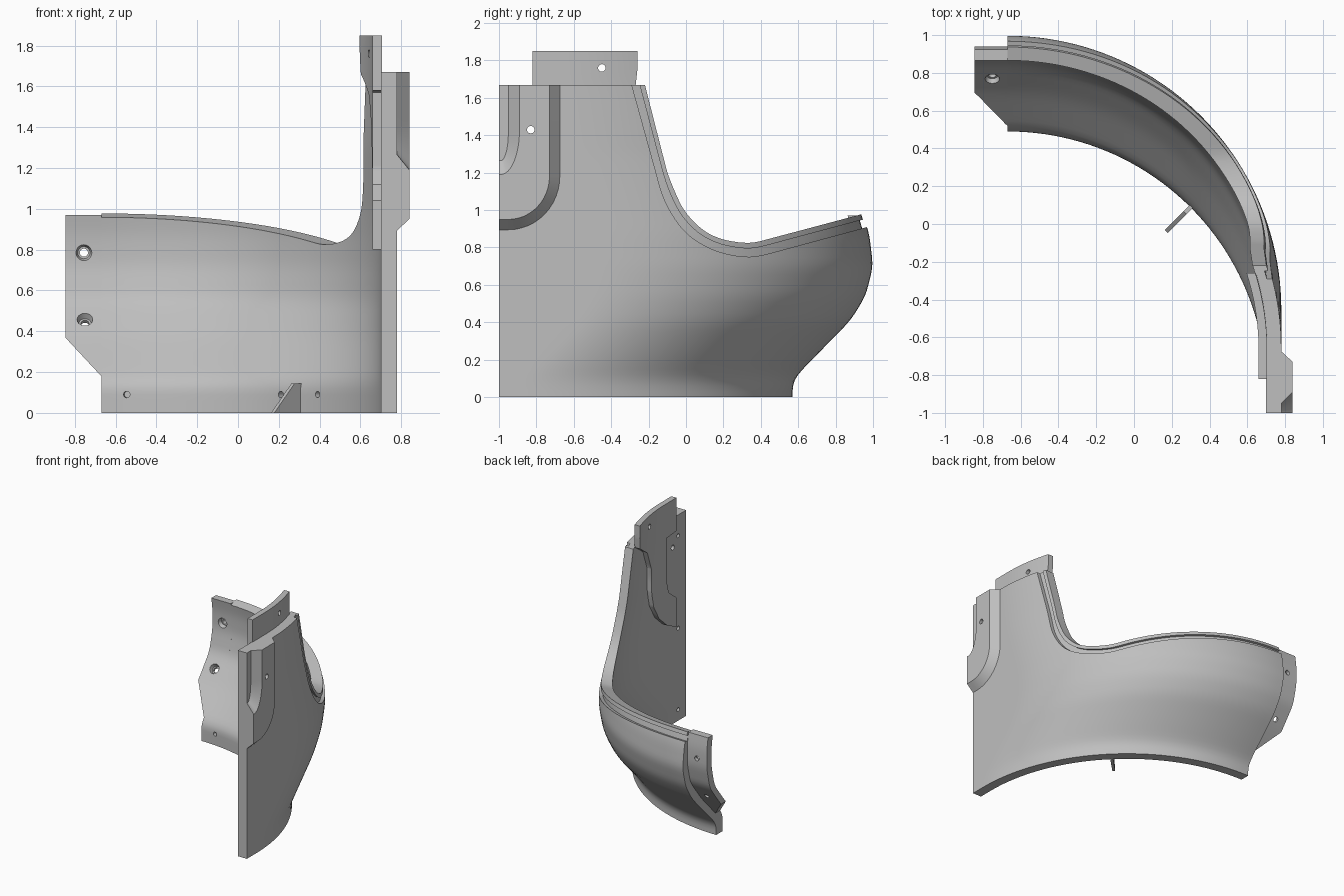
import bpy, bmesh, math
from mathutils import Vector

if "Cube" in bpy.data.objects:
    bpy.data.objects.remove(bpy.data.objects["Cube"], do_unlink=True)

grey = bpy.data.materials.new("plain grey")
grey.use_nodes = True
grey.diffuse_color = (0.52, 0.52, 0.52, 1)
grey.node_tree.nodes["Principled BSDF"].inputs["Base Color"].default_value = grey.diffuse_color

CX, CY = -0.67, -0.88      # centre of the ring the wall follows
FRONT, TOP = -1.0, 1.67


def make(name, rings):
    """Solid from a stack of closed rings, capped at both ends."""
    bm = bmesh.new()
    rows = [[bm.verts.new(p) for p in ring] for ring in rings]
    n = len(rows[0])
    for a, b in zip(rows, rows[1:]):
        for i in range(n):
            j = (i + 1) % n
            bm.faces.new((a[i], a[j], b[j], b[i]))
    bm.faces.new(rows[0])
    bm.faces.new(rows[-1])
    bmesh.ops.recalc_face_normals(bm, faces=bm.faces)
    mesh = bpy.data.meshes.new(name)
    bm.to_mesh(mesh)
    bm.free()
    mesh.materials.append(grey)
    ob = bpy.data.objects.new(name, mesh)
    bpy.context.collection.objects.link(ob)
    return ob


def volume(mesh):
    bm = bmesh.new()
    bm.from_mesh(mesh)
    v = bm.calc_volume()
    bm.free()
    return v


def combine(ob, operation, tool):
    """Boolean with a throw-away tool; takes the first solver with a sound volume."""
    a, b = volume(ob.data), volume(tool.data)
    least = a - b if operation == 'DIFFERENCE' else 0
    mod = ob.modifiers.new("cut", 'BOOLEAN')
    mod.operation, mod.object = operation, tool
    result = ob.data
    for solver in ('MANIFOLD', 'EXACT', 'FLOAT'):
        mod.solver = solver
        bpy.context.view_layer.update()
        graph = bpy.context.evaluated_depsgraph_get()
        mesh = bpy.data.meshes.new_from_object(ob.evaluated_get(graph))
        if max(least * 0.99, a * 0.002) < volume(mesh) < a * 0.999999:
            result = mesh
            break
    ob.modifiers.remove(mod)
    ob.data = result
    bpy.data.objects.remove(tool, do_unlink=True)


def profile(points):
    """Rounded interpolation of (height, shift) pairs."""
    def linear(z):
        if z <= points[0][0]:
            return points[0][1]
        for (z0, s0), (z1, s1) in zip(points, points[1:]):
            if z <= z1:
                return s0 + (s1 - s0) * (z - z0) / (z1 - z0)
        return points[-1][1]
    return lambda z: sum(linear(z + k * 0.01) for k in range(-4, 5)) / 9


upper = [(1.0, .37), (1.3, .275), (1.67, .22), (1.85, .21)]
outer_shift = profile([(0, 0), (.08, 0), (.13, .035), (.41, .31), (.54, .39),
                       (.7, .43), (.87, .41)] + upper)
inner_shift = profile([(0, 0), (.15, 0), (.37, .21), (.55, .35), (.72, .39), (.87, .39)] + upper)


def arc(r, shift, z):
    pts = [Vector((CX + r, FRONT, z))]
    for i in range(45):
        a = math.pi / 2 * i / 44
        pts.append(Vector((CX + r * math.cos(a), CY + shift + r * math.sin(a), z)))
    return pts


def tail(r, shift, z):
    return [Vector((x, CY + shift + r, z)) for x in (CX, -0.845)]


def long_arc(r, shift, z):
    return arc(r, shift, z) + tail(r, shift, z)[1:]


def wall(name, r_in, s_in, r_out, s_out, z0, z1, path=arc):
    """Curved wall between two radii whose centre slides back with height."""
    n = max(2, round((z1 - z0) / 0.03))
    rings = []
    for k in range(n + 1):
        z = z0 + (z1 - z0) * k / n
        rings.append(path(r_in, s_in(z), z) + path(r_out, s_out(z), z)[::-1])
    return make(name, rings)


def side_prism(pts):
    return make("side_cutter", [[(x, y, z) for y, z in pts] for x in (-1.5, 1.5)])


def rod(centre, direction, r1, r2, length):
    q = Vector(direction).to_track_quat('Z', 'Y')
    rings = []
    for r, h in ((r1, -length / 2), (r2, length / 2)):
        rings.append([Vector(centre) + q @ Vector((r * math.cos(a), r * math.sin(a), h))
                      for a in (math.tau * i / 20 for i in range(20))])
    return make("hole_cutter", rings)


def smooth_line(pts):
    """Rounded curve through the points, keeping the end segments straight."""
    v = [Vector(p) for p in pts]
    out = [v[0], v[1]]
    for i in range(1, len(v) - 2):
        a, b, c, d = v[i - 1:i + 3]
        m0 = (c - a).normalized() * (c - b).length
        m1 = (d - b).normalized() * (c - b).length
        for k in range(1, 5):
            t = k / 4
            out.append(b * (2*t**3 - 3*t*t + 1) + m0 * (t**3 - 2*t*t + t)
                       + c * (3*t*t - 2*t**3) + m1 * (t**3 - t*t))
    return out + [v[-1]]


# Rim: matching lower and upper lines of the grooved lip
low = smooth_line([(-.326, 1.8), (-.16, 1.2), (-.125, 1.08), (-.07, .97), (0, .88), (.09, .815),
                   (.2, .77), (.34, .75), (.46, .772), (1.06, .934)])
high = smooth_line([(-.253, 1.8), (-.105, 1.22), (-.06, 1.1), (-.01, 1.0), (.06, .92), (.13, .87),
                    (.22, .838), (.34, .825), (.44, .845), (1.06, 1.01)])


def rim(t):
    return [a + (b - a) * t for a, b in zip(low, high)]


# Main shell trimmed to the rim line
shell = wall("curved_shell", 1.37, inner_shift, 1.45, outer_shift, 0, TOP)
combine(shell, 'INTERSECT', side_prism([(-1.1, -.1), (-1.1, 1.8)] + rim(1) + [(1.1, -.1)]))

# Groove and bead along the lip
for radius, t0, t1 in ((1.422, 0, .6), (1.44, .55, 1.4)):
    groove = wall("groove_cutter", radius, outer_shift, 1.6, outer_shift, .61, 1.78, long_arc)
    combine(groove, 'INTERSECT', side_prism(rim(t0) + rim(t1)[::-1]))
    combine(shell, 'DIFFERENCE', groove)

# Inner pad rising into the top tongue, with a notch at its front edge
tongue = wall("top_tongue", 1.33, inner_shift, 1.375, inner_shift, .7, 1.85)
combine(tongue, 'INTERSECT', side_prism(
    [(-.26, 1.9), (-.26, 1.75), (-.27, 1.66), (-.42, 1.56), (-.49, 1.4), (-.5, 1.2), (-.53, 1.07),
     (-.6, .95), (-.7, .86), (-.82, .8), (-.82, 1.04), (-.72, 1.12), (-.7, 1.2), (-.7, 1.57),
     (-.82, 1.58), (-.82, 1.9)]))
combine(tongue, 'DIFFERENCE', rod((.65, -.45, 1.76), (1, 0, 0), .02, .02, .5))

# Rear tab with a slanted lower corner and two countersunk holes
tab = wall("rear_tab", 1.37, inner_shift, 1.43, inner_shift, .1, .97, tail)
corner = [(-.9, .427), (-.67, .18), (-.6, .05), (-.6, 1.1), (-.9, 1.1)]
combine(tab, 'INTERSECT', make("tab_cutter", [[(x, y, z) for x, z in corner] for y in (0, 1.2)]))
for centre, d in (((-.755, .885, .785), (0, 1, 0)), ((-.75, .77, .455), (0, .75, -.66))):
    combine(tab, 'DIFFERENCE', rod(centre, d, .02, .02, .4))
    combine(tab, 'DIFFERENCE', rod(centre, d, .045, .03, .05))


# Horseshoe boss on the outside of the front edge
def half_arch(x, y0, y1, z0, z1):
    pts = [(x, FRONT, z0)]
    for i in range(13):
        a = math.pi / 2 * i / 12
        pts.append((x, y0 + (y1 - y0) * math.sin(a), z1 - (z1 - z0) * math.cos(a)))
    return pts + [(x, y1, TOP)]


arches = [half_arch(.775, -.95, -.67, .89, 1.18), half_arch(.84, -.95, -.73, .95, 1.18),
          half_arch(.84, -.99, -.89, 1.19, 1.43), half_arch(.775, -.99, -.955, 1.27, 1.41)]
boss = make("side_boss", list(zip(*arches)))
for part in (shell, boss):
    combine(part, 'DIFFERENCE', rod((.8, -.83, 1.43), (1, 0, 0), .02, .02, .4))

# Blind screw holes on the inside
for x in (-.545, .21, .39):
    y = CY + math.sqrt(1.37 ** 2 - (x - CX) ** 2)
    combine(shell, 'DIFFERENCE', rod((x, y, .09), (x - CX, y - CY, 0), .016, .016, .08))
for z in (.09, .75, 1.5):
    combine(shell, 'DIFFERENCE', rod((.7, -.9, z), (1, 0, 0), .016, .016, .08))

# Triangular gusset on the inner foot
side = Vector((1, -1, 0)).normalized() * .011
outline = [(.17, 0), (.315, 0), (.315, .145), (.27, .145)]
gusset = make("foot_gusset", [[Vector((x, x - .21, z)) + side * s for x, z in outline]
                              for s in (-1, 1)])

bpy.ops.object.select_all(action='DESELECT')
for ob in (shell, tongue, tab, boss, gusset):
    ob.select_set(True)
bpy.context.view_layer.objects.active = shell
bpy.ops.object.shade_smooth_by_angle(angle=math.radians(25))
